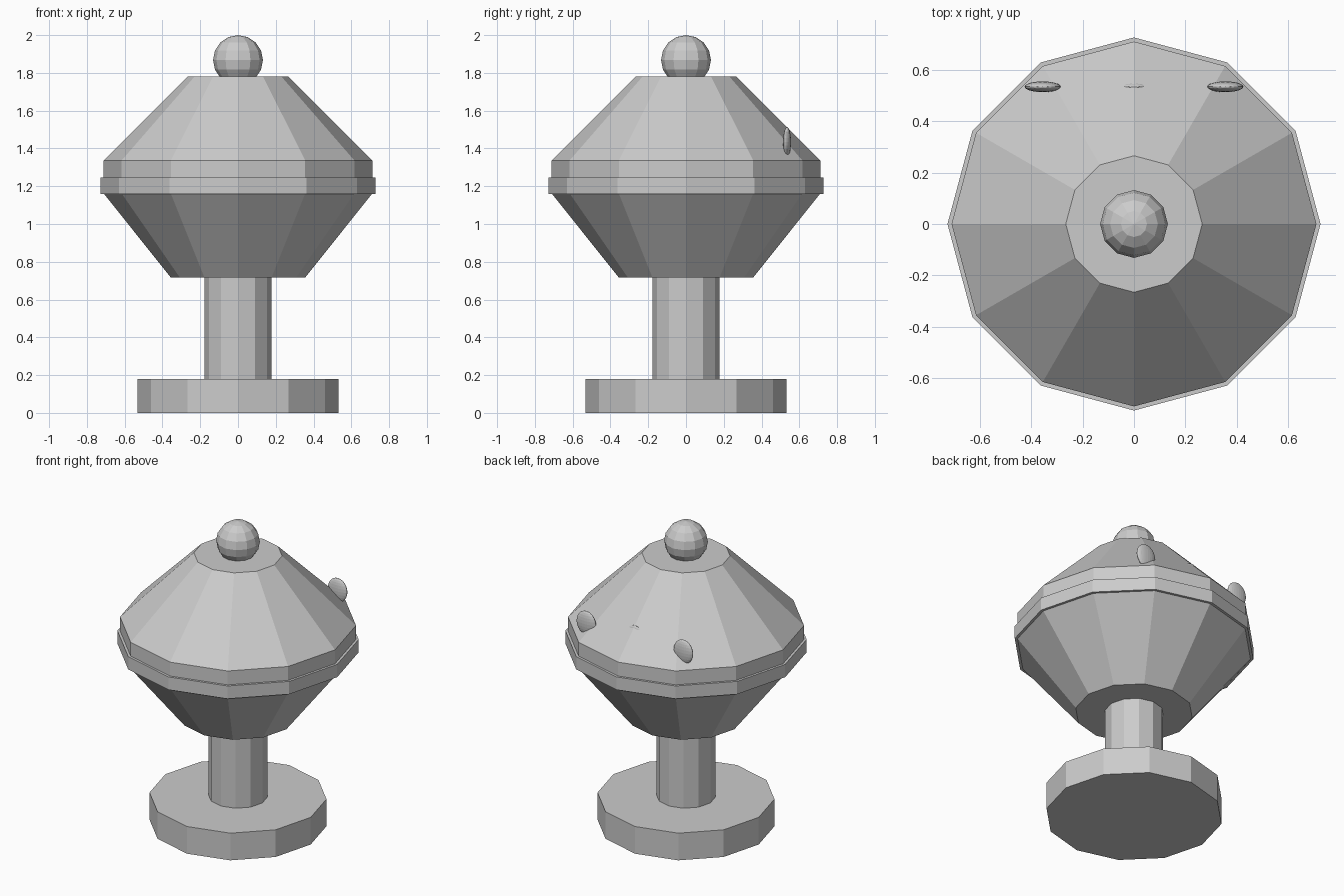
import bpy, bmesh
from mathutils import Matrix

cube = bpy.data.objects.get("Cube")
if cube:
    bpy.data.objects.remove(cube, do_unlink=True)

SIDES = 12

grey = bpy.data.materials.new("plain grey")
grey.use_nodes = True
grey.diffuse_color = (0.6, 0.6, 0.6, 1)
grey.node_tree.nodes["Principled BSDF"].inputs["Base Color"].default_value = (0.6, 0.6, 0.6, 1)


def add_object(name, bm, location):
    mesh = bpy.data.meshes.new(name)
    bm.to_mesh(mesh)
    bm.free()
    mesh.materials.append(grey)
    obj = bpy.data.objects.new(name, mesh)
    obj.location = location
    bpy.context.collection.objects.link(obj)
    return obj


def frustum(name, z_low, z_high, r_low, r_high):
    """Twelve-sided capped section standing on the central axis."""
    bm = bmesh.new()
    bmesh.ops.create_cone(bm, cap_ends=True, segments=SIDES, radius1=r_low,
                          radius2=r_high, depth=z_high - z_low)
    return add_object(name, bm, (0, 0, (z_low + z_high) / 2))


def ellipsoid(name, location, radii, segments, rings):
    bm = bmesh.new()
    bmesh.ops.create_uvsphere(bm, u_segments=segments, v_segments=rings, radius=1)
    bmesh.ops.transform(bm, matrix=Matrix.Diagonal((*radii, 1)), verts=bm.verts)
    return add_object(name, bm, location)


# Foot and column
frustum("base", 0, 0.18, 0.533, 0.533)
frustum("column", 0.18, 0.716, 0.178, 0.178)

# Faceted body: lower bowl, rim band, collar and sloping roof
frustum("lower_bowl", 0.716, 1.16, 0.355, 0.71)
frustum("rim_band", 1.16, 1.245, 0.727, 0.727)
frustum("collar", 1.245, 1.337, 0.711, 0.711)
frustum("roof", 1.337, 1.78, 0.711, 0.266)

# Ball finial
ellipsoid("finial_ball", (0, 0, 1.868), (0.132, 0.132, 0.132), SIDES, 8)

# Thin studs at the back; the middle one barely breaks the surface
for side, x in (("right", -0.356), ("middle", 0), ("left", 0.356)):
    ellipsoid(side + "_back_stud", (x, 0.535, 1.435), (0.07, 0.021, 0.078), 24, 12)
